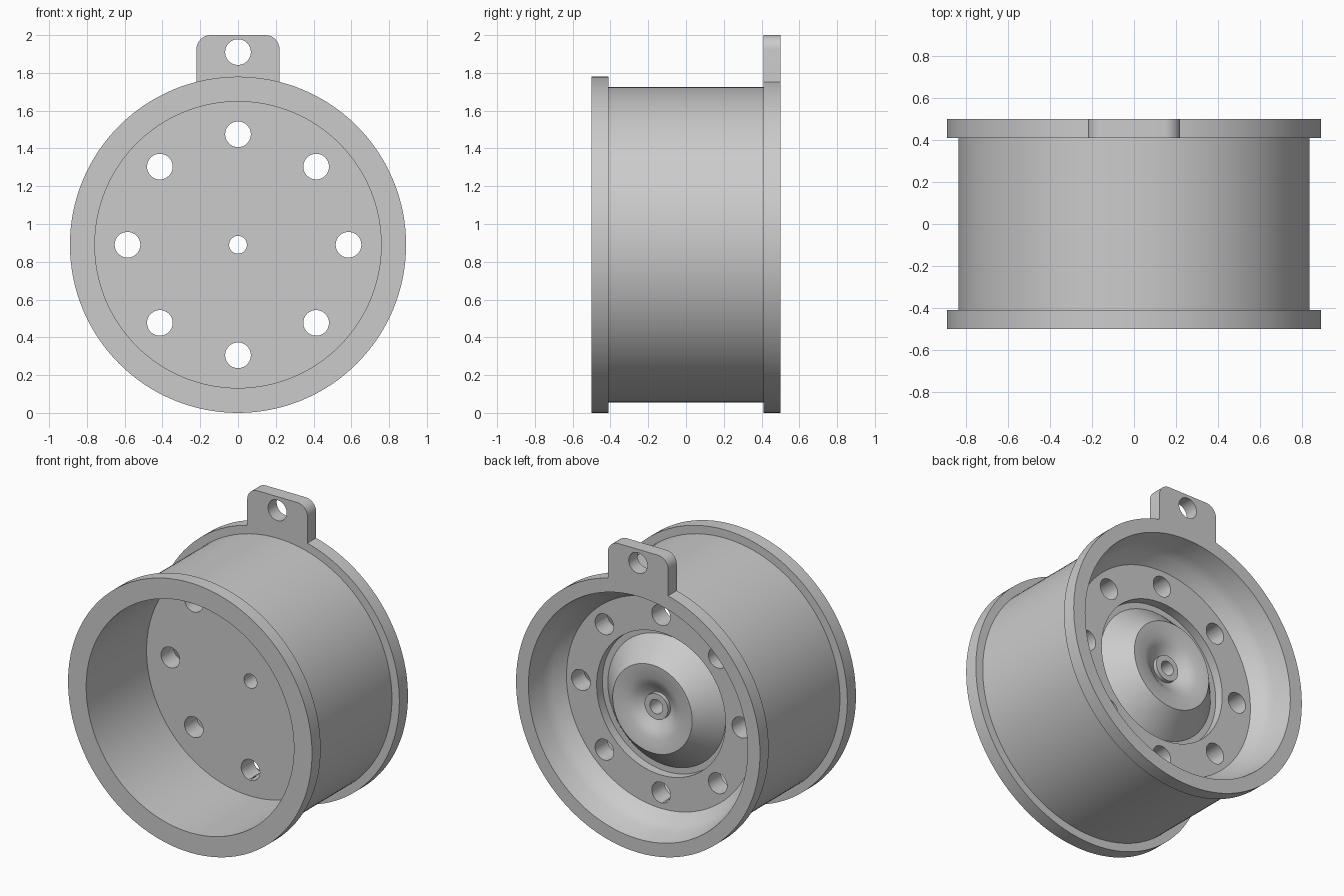
import bpy, bmesh, math

cube = bpy.data.objects.get("Cube")
if cube:
    bpy.data.objects.remove(cube, do_unlink=True)

R = 0.89            # flange radius, also the axle height
SEGMENTS = 128
HOLE = 0.068

grey = bpy.data.materials.new("plain grey")
grey.use_nodes = True
grey.diffuse_color = (0.6, 0.6, 0.6, 1)
bsdf = grey.node_tree.nodes["Principled BSDF"]
bsdf.inputs["Base Color"].default_value = grey.diffuse_color
bsdf.inputs["Roughness"].default_value = 0.6


def make_object(name, bm):
    bmesh.ops.recalc_face_normals(bm, faces=bm.faces)
    mesh = bpy.data.meshes.new(name)
    bm.to_mesh(mesh)
    bm.free()
    obj = bpy.data.objects.new(name, mesh)
    bpy.context.collection.objects.link(obj)
    mesh.materials.append(grey)
    return obj


def lathe(name, profile):
    """Spin a closed (radius, y) outline around the axle."""
    bm = bmesh.new()
    rings = []
    for i in range(SEGMENTS):
        a = 2 * math.pi * i / SEGMENTS
        rings.append([bm.verts.new((r * math.cos(a), y, R + r * math.sin(a)))
                      for r, y in profile])
    n = len(profile)
    for i in range(SEGMENTS):
        here, there = rings[i], rings[(i + 1) % SEGMENTS]
        for j in range(n):
            k = (j + 1) % n
            bm.faces.new((here[j], here[k], there[k], there[j]))
    return make_object(name, bm)


def drill(obj, centres):
    """Cut round holes along y at the given (x, z) centres."""
    for x, z in centres:
        bpy.ops.mesh.primitive_cylinder_add(
            vertices=40, radius=HOLE, depth=1.6,
            location=(x, 0, z), rotation=(math.pi / 2, 0, 0))
        cutter = bpy.context.object
        cutter.name = "hole_cutter"
        cutter.hide_render = True
        cutter.data.materials.append(grey)
        mod = obj.modifiers.new("hole", "BOOLEAN")
        mod.operation = "DIFFERENCE"
        mod.solver = "EXACT"
        mod.object = cutter
        bpy.context.view_layer.objects.active = obj
        bpy.ops.object.modifier_apply(modifier=mod.name)
        bpy.data.objects.remove(cutter, do_unlink=True)


def smooth(obj):
    bpy.ops.object.select_all(action="DESELECT")
    obj.select_set(True)
    bpy.context.view_layer.objects.active = obj
    bpy.ops.object.shade_smooth_by_angle(angle=math.radians(28))


# Wheel: flanged barrel, deep front well, web and domed hub at the back
outer = [(0.758, -0.5), (R, -0.5), (R, -0.41), (0.836, -0.41),
         (0.836, 0.41), (R, 0.41), (R, 0.5), (0.80, 0.5)]
back_well = [(0.775, 0.38), (0.75, 0.32), (0.69, 0.26)]
groove = [(0.47, 0.26), (0.47, 0.2), (0.43, 0.2)]
hub = [(0.29, 0.35), (0.2, 0.343), (0.15, 0.322), (0.115, 0.295),
       (0.085, 0.282), (0.085, 0.31), (0.047, 0.31)]
front_well = [(0.047, 0.13), (0.758, 0.13)]
wheel = lathe("wheel", outer + back_well + groove + hub + front_well)
ring = [k * math.pi / 4 for k in range(8)]
drill(wheel, [(0.585 * math.cos(a), R + 0.585 * math.sin(a)) for a in ring])
smooth(wheel)

# Mounting tab: rounded top corners, foot following the back flange
half, top, corner, foot = 0.22, 2.0, 0.075, 0.885
outline = []
for side, start in ((1, 0), (-1, 90)):
    for i in range(9):
        a = math.radians(start + i * 90 / 8)
        outline.append((side * (half - corner) + corner * math.cos(a),
                        top - corner + corner * math.sin(a)))
spread = math.asin(half / foot)
for i in range(13):
    a = spread * (i / 6 - 1)
    outline.append((foot * math.sin(a), R + foot * math.cos(a)))
bm = bmesh.new()
face = bm.faces.new([bm.verts.new((x, 0.41, z)) for x, z in outline])
extruded = bmesh.ops.extrude_face_region(bm, geom=[face], use_keep_orig=True)
moved = [g for g in extruded["geom"] if isinstance(g, bmesh.types.BMVert)]
bmesh.ops.translate(bm, verts=moved, vec=(0, 0.09, 0))
tab = make_object("mounting_tab", bm)
drill(tab, [(0, 1.91)])
smooth(tab)
